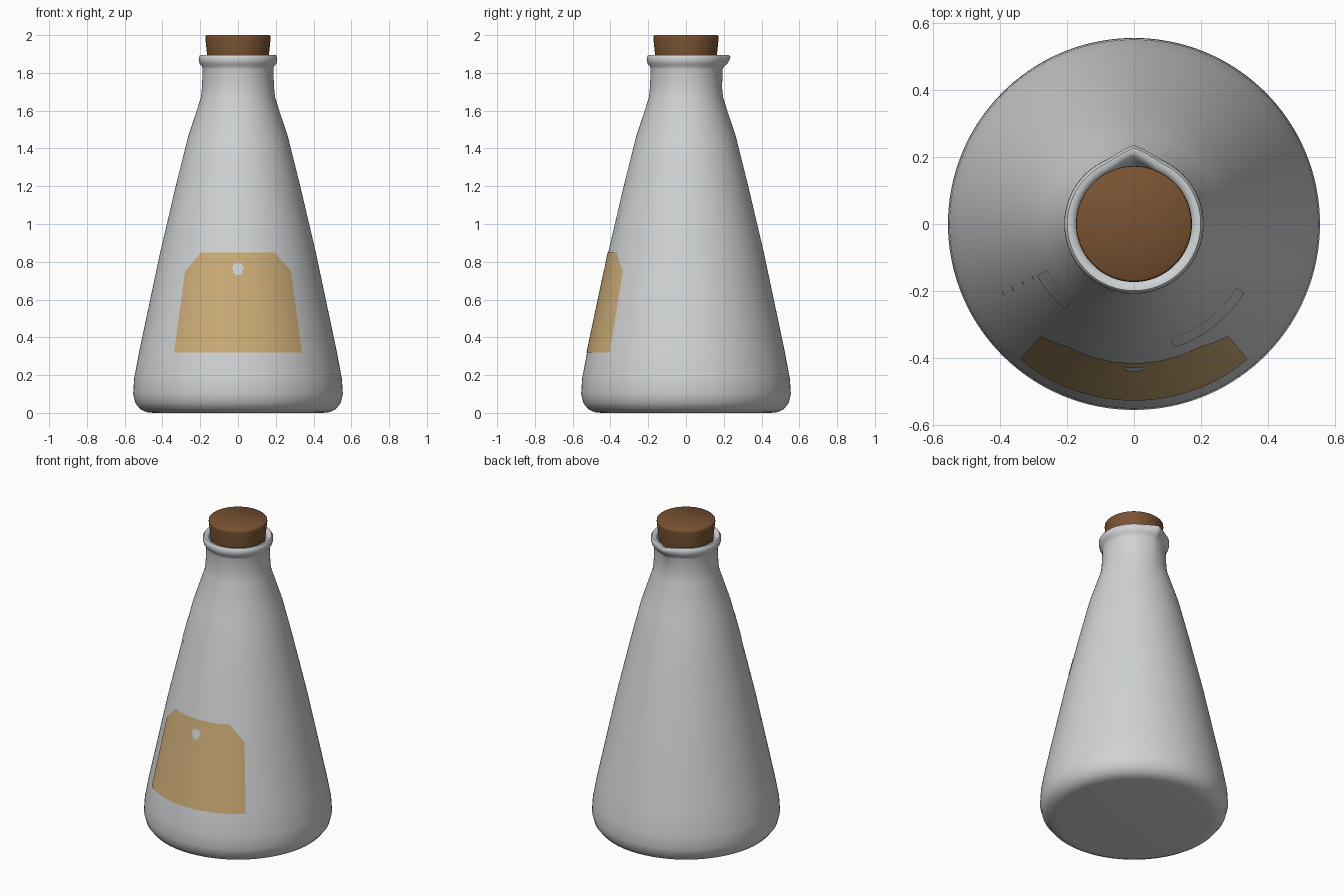
import bpy, bmesh, math

if "Cube" in bpy.data.objects:
    bpy.data.objects.remove(bpy.data.objects["Cube"])


def material(name, rgb):
    m = bpy.data.materials.new(name)
    m.diffuse_color = (*rgb, 1)
    m.use_nodes = True
    m.node_tree.nodes["Principled BSDF"].inputs["Base Color"].default_value = m.diffuse_color
    return m


GLASS = material("pale_glass", (0.63, 0.65, 0.66))
CORK = material("cork_brown", (0.19, 0.085, 0.032))
PAPER = material("tan_paper", (0.60, 0.41, 0.18))


def finish(name, bm, mat):
    me = bpy.data.meshes.new(name)
    bm.to_mesh(me)
    bm.free()
    me.materials.append(mat)
    ob = bpy.data.objects.new(name, me)
    bpy.context.collection.objects.link(ob)
    bpy.ops.object.select_all(action='DESELECT')
    ob.select_set(True)
    bpy.context.view_layer.objects.active = ob
    bpy.ops.object.shade_smooth_by_angle(angle=math.radians(50))
    return ob


def lathe(name, profile, mat, n=128, shape=None):
    """Revolve (radius, z) points; radius 0 marks a pole."""
    bm = bmesh.new()
    rings = []
    for r, z in profile:
        if r == 0:
            rings.append([bm.verts.new((0, 0, z))] * n)
            continue
        ring = []
        for i in range(n):
            a = 2 * math.pi * i / n
            rr = r + (shape(a, r, z) if shape else 0)
            ring.append(bm.verts.new((rr * math.cos(a), rr * math.sin(a), z)))
        rings.append(ring)
    for lo, hi in zip(rings, rings[1:]):
        for i in range(n):
            j = (i + 1) % n
            vs = list(dict.fromkeys((lo[i], lo[j], hi[j], hi[i])))
            bm.faces.new(vs)
    bmesh.ops.recalc_face_normals(bm, faces=bm.faces)
    return finish(name, bm, mat)


# Conical flask: outer wall, rolled lip, inner wall
OUTER = [(0.45, 0), (0.485, 0.004), (0.518, 0.02), (0.543, 0.052), (0.555, 0.10),
         (0.55, 0.18), (0.524, 0.32), (0.412, 0.85), (0.325, 1.22), (0.265, 1.46),
         (0.196, 1.67), (0.191, 1.72), (0.187, 1.82)]
LIP = [(0.191, 1.835), (0.203, 1.848), (0.208, 1.868), (0.207, 1.885), (0.199, 1.896),
       (0.186, 1.896), (0.174, 1.887), (0.167, 1.87)]
INNER = [(0.165, 1.82), (0.17, 1.67), (0.24, 1.45), (0.385, 0.85), (0.52, 0.18),
         (0.50, 0.08), (0.45, 0.04), (0, 0.04)]


def spout(a, r, z):
    # pull the lip out to a point at the back
    off = abs(math.degrees(a) - 90)
    if off > 24:
        return 0
    rise = min(1, max(0, (z - 1.80) / 0.085))
    return 0.028 * rise * (1 - off / 24) ** 1.3


lathe("flask", [(0, 0)] + OUTER + LIP + INNER, GLASS, shape=spout)

# Tapered cork stopper
lathe("cork", [(0, 1.74), (0.143, 1.74), (0.148, 1.75), (0.163, 1.89), (0.173, 1.985),
               (0.172, 1.995), (0.166, 2.0), (0, 2.0)], CORK, n=96)


def wall_radius(z):
    for (r0, z0), (r1, z1) in zip(OUTER, OUTER[1:]):
        if z0 <= z <= z1:
            return r0 + (r1 - r0) * (z - z0) / (z1 - z0)


def patch(name, a0, a1, z0, z1, mat, cols, rows, lift, top=None, hole=None):
    """Thin sheet on the wall; angles in degrees from the front (-y) toward +x."""
    bm = bmesh.new()
    grid = []
    for i in range(cols + 1):
        a = a0 + (a1 - a0) * i / cols
        zt = top(a) if top else z1
        col = []
        for j in range(rows + 1):
            z = z0 + (zt - z0) * j / rows
            r = wall_radius(z) + lift
            t = math.radians(a)
            col.append(bm.verts.new((r * math.sin(t), -r * math.cos(t), z)))
        grid.append(col)
    for i in range(cols):
        for j in range(rows):
            f = bm.faces.new((grid[i][j], grid[i + 1][j], grid[i + 1][j + 1], grid[i][j + 1]))
            if hole and hole(f.calc_center_median()):
                bm.faces.remove(f)
    return finish(name, bm, mat)


# Paper label with clipped top corners and a small hole
patch("label", -40, 40, 0.32, 0.85, PAPER, 80, 44, 0.003,
      top=lambda a: min(0.85, 0.75 + 0.1 * (40 - abs(a)) / 12),
      hole=lambda c: (c.x / 0.028) ** 2 + ((c.z - 0.762) / 0.034) ** 2 < 1)

# Faint glass marks: two panels and a column of ticks
patch("left_mark", -62, -39, 1.22, 1.36, GLASS, 12, 4, 0.002)
patch("right_mark", 18, 58, 0.96, 1.08, GLASS, 20, 4, 0.002)
for k, z in enumerate((1.15, 1.01, 0.86, 0.71)):
    patch(f"tick_{k + 1}", -63, -61, z, z + 0.012, GLASS, 2, 1, 0.002)
